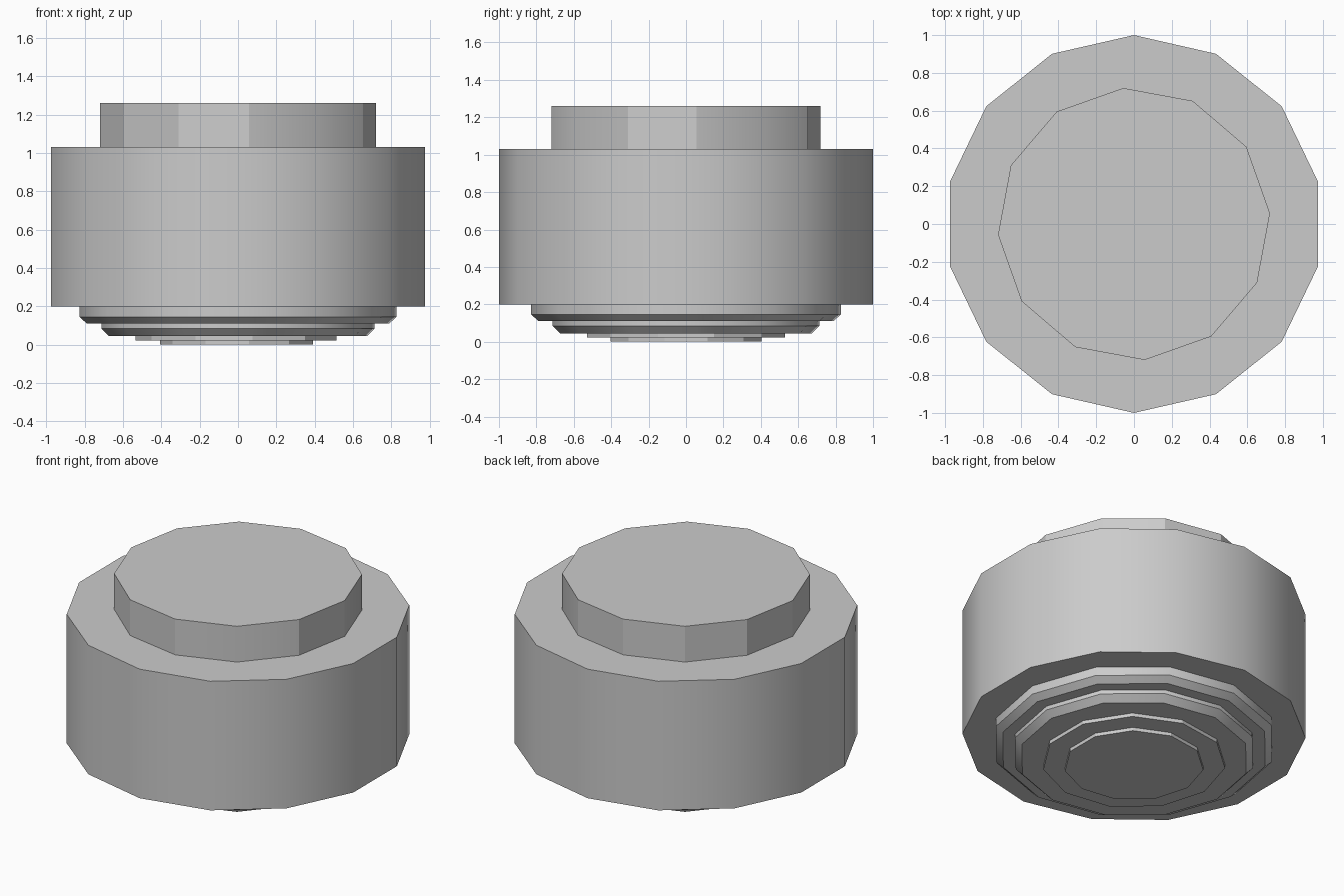
import bpy
from math import cos, sin, tau, radians

cube = bpy.data.objects.get("Cube")
if cube:
    bpy.data.objects.remove(cube, do_unlink=True)

GREY = (0.6, 0.6, 0.6)
grey = bpy.data.materials.new("plain grey")
grey.use_nodes = True
grey.diffuse_color = (*GREY, 1)
grey.node_tree.nodes["Principled BSDF"].inputs["Base Color"].default_value = (*GREY, 1)


def lathe(name, sides, phase, profile, smooth_angle):
    """Capped faceted solid from (radius, height) rings, bottom to top."""
    verts = [(r * cos(radians(phase) + tau * k / sides),
              r * sin(radians(phase) + tau * k / sides), z)
             for r, z in profile for k in range(sides)]
    faces = [tuple(reversed(range(sides))),
             tuple(range(len(verts) - sides, len(verts)))]
    for ring in range(len(profile) - 1):
        a = ring * sides
        for k in range(sides):
            n = (k + 1) % sides
            faces.append((a + k, a + n, a + sides + n, a + sides + k))
    mesh = bpy.data.meshes.new(name)
    mesh.from_pydata(verts, [], faces)
    mesh.materials.append(grey)
    obj = bpy.data.objects.new(name, mesh)
    bpy.context.collection.objects.link(obj)
    bpy.ops.object.select_all(action='DESELECT')
    obj.select_set(True)
    bpy.context.view_layer.objects.active = obj
    bpy.ops.object.shade_smooth_by_angle(angle=radians(smooth_angle))
    return obj


# Main drum
lathe("body", 14, 90, [(1.0, 0.2), (1.0, 1.03)], 30)

# Raised cap, mostly faceted with two softened corners
cap = lathe("top_cap", 12, 4.5, [(0.722, 1.03), (0.722, 1.26)], 29)
for edge in cap.data.edges:
    low, high = sorted(edge.vertices)
    if high - low == 12 and low in (1, 10):
        edge.use_edge_sharp = False

# Stepped underside: two chamfered rings, then two thin plates
lathe("upper_base_ring", 12, 4.5, [(0.79, 0.11), (0.83, 0.145), (0.83, 0.2)], 31)
lathe("lower_base_ring", 12, 4.5, [(0.675, 0.045), (0.715, 0.085), (0.715, 0.11)], 31)
lathe("base_plate", 11, 0 + 180, [(0.535, 0.022), (0.535, 0.045)], 30)
lathe("foot_plate", 11, 0 + 180, [(0.407, 0.0), (0.407, 0.022)], 30)
